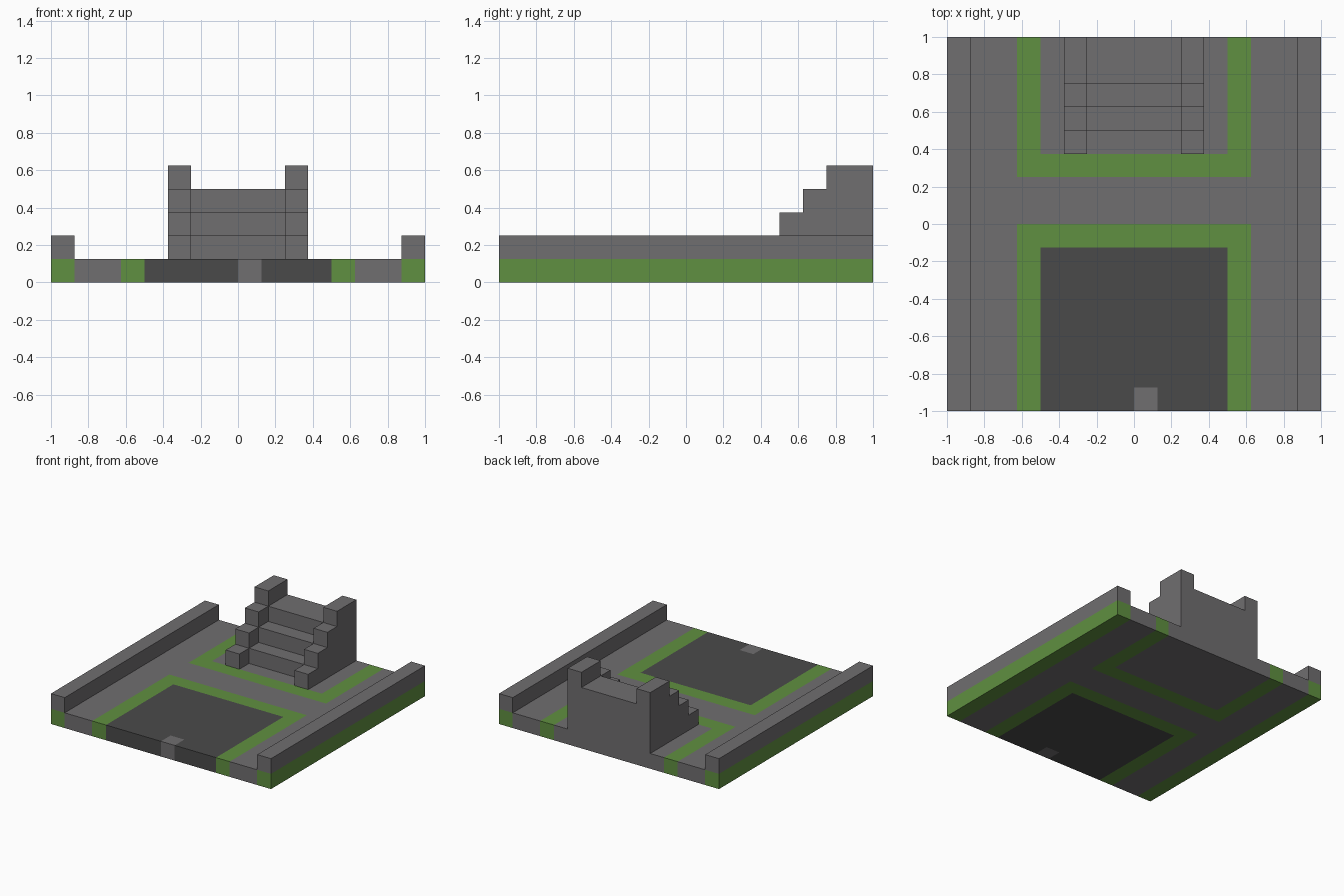
import bpy
import bmesh
from mathutils import Vector

cube = bpy.data.objects.get("Cube")
if cube:
    bpy.data.objects.remove(cube, do_unlink=True)

U = 0.125  # one block
GROUND = U


def make_material(name, rgb):
    mat = bpy.data.materials.new(name)
    mat.use_nodes = True
    mat.diffuse_color = (*rgb, 1)
    mat.node_tree.nodes["Principled BSDF"].inputs["Base Color"].default_value = (*rgb, 1)
    return mat


stone = make_material("grey stone", (0.162, 0.156, 0.162))
grass = make_material("grass green", (0.117, 0.278, 0.052))
paving = make_material("dark paving", (0.068, 0.068, 0.068))


def finish(bm, name, materials):
    mesh = bpy.data.meshes.new(name)
    bm.to_mesh(mesh)
    bm.free()
    for mat in materials:
        mesh.materials.append(mat)
    obj = bpy.data.objects.new(name, mesh)
    bpy.context.collection.objects.link(obj)
    return obj


def terraces(name, xs, ys, height, material):
    """Stepped solid: flat tops per cell, risers only where heights differ."""
    bm = bmesh.new()

    def quad(points, facing):
        face = bm.faces.new([bm.verts.new(p) for p in points])
        face.normal_update()
        if face.normal.dot(Vector(facing)) < 0:
            face.normal_flip()

    def h(i, j):
        inside = 0 <= i < len(xs) - 1 and 0 <= j < len(ys) - 1
        return height(i, j) if inside else GROUND

    for i, (x0, x1) in enumerate(zip(xs, xs[1:])):
        for j, (y0, y1) in enumerate(zip(ys, ys[1:])):
            top = h(i, j)
            if top <= GROUND:
                continue
            quad([(x0, y0, top), (x1, y0, top), (x1, y1, top), (x0, y1, top)], (0, 0, 1))
            for di, dj, a, b in ((-1, 0, (x0, y0), (x0, y1)), (1, 0, (x1, y0), (x1, y1)),
                                 (0, -1, (x0, y0), (x1, y0)), (0, 1, (x0, y1), (x1, y1))):
                low = h(i + di, j + dj)
                if low < top:
                    quad([(*a, low), (*b, low), (*b, top), (*a, top)], (di, dj, 0))
    bmesh.ops.remove_doubles(bm, verts=bm.verts, dist=1e-5)
    return finish(bm, name, [material])


# Ground slab, cut along the borders of the lawn strips, paving and structures
def ground_colour(x, y):
    ax = abs(x)
    if ax > 7 * U:
        return 1                                  # grass below the side walls
    if ax > 5 * U or 0 < y < 2 * U:
        return 0                                  # paths
    if y > 0:
        return 1 if ax > 4 * U or y < 3 * U else 0
    if ax > 4 * U or y > -U:
        return 1
    return 0 if 0 < x < U and y < -7 * U else 2   # stone block in the paving


def covered(x, y):
    ax = abs(x)
    stairs = ax < 3 * U and y > 3 * U and (ax > 2 * U or y > 4 * U)
    return ax > 7 * U or stairs


bm = bmesh.new()
bmesh.ops.create_cube(bm, size=2)
for v in bm.verts:
    v.co.z = GROUND if v.co.z > 0 else 0
cuts = [(Vector((1, 0, 0)), (-7, -5, -4, -3, -2, 0, 1, 2, 3, 4, 5, 7)),
        (Vector((0, 1, 0)), (-7, -1, 0, 2, 3, 4))]
for axis, steps in cuts:
    for s in steps:
        bmesh.ops.bisect_plane(bm, geom=bm.verts[:] + bm.edges[:] + bm.faces[:],
                               plane_co=axis * s * U, plane_no=axis)
hidden = []
for f in bm.faces:
    c = f.calc_center_median()
    f.material_index = ground_colour(c.x, c.y)
    if f.normal.z > 0.5 and covered(c.x, c.y):
        hidden.append(f)
bmesh.ops.delete(bm, geom=hidden, context='FACES')
finish(bm, "ground_slab", [stone, grass, paving])

# Low side walls
for side, x in (("right", -1), ("left", 7 * U)):
    terraces(side + "_wall", [x, x + U], [-1, 1], lambda i, j: 2 * U, stone)

# Staircase: each cheek block stands one step above the tread beside it
terraces("staircase", [k * U for k in (-3, -2, 2, 3)], [k * U for k in (3, 4, 5, 6, 8)],
         lambda i, j: (j + (1 if i == 1 else 2)) * U, stone)
